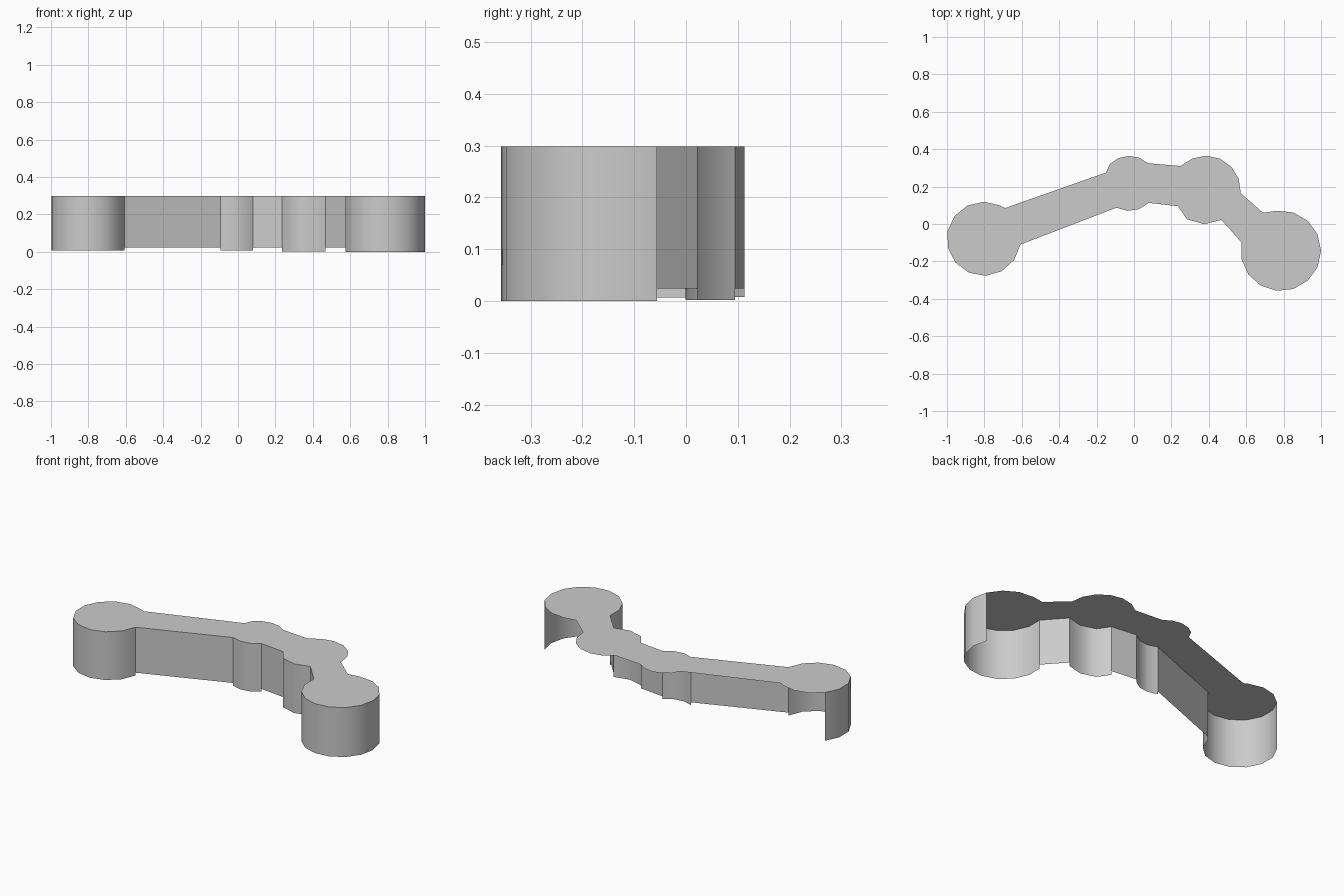
import bpy
from math import cos, sin, radians

if "Cube" in bpy.data.objects:
    bpy.data.objects.remove(bpy.data.objects["Cube"])

TOP = 0.298


def arc(cx, cy, r, a0, a1, n):
    """Points on a circle from angle a0 to a1 (degrees) in n steps."""
    angles = [radians(a0 + (a1 - a0) * i / n) for i in range(n + 1)]
    return [(cx + r * cos(a), cy + r * sin(a)) for a in angles]


def add_mesh(name, verts, faces, smooth):
    mesh = bpy.data.meshes.new(name)
    mesh.from_pydata(verts, [], faces)
    mesh.update()
    for p in mesh.polygons:
        p.use_smooth = smooth
    obj = bpy.data.objects.new(name, mesh)
    bpy.context.collection.objects.link(obj)
    return obj


def skirt(name, path, bottom):
    """Thin wall hanging from the plate along a path."""
    n = len(path)
    verts = [(x, y, bottom) for x, y in path] + [(x, y, TOP) for x, y in path]
    faces = [(i, i + 1, n + i + 1, n + i) for i in range(n - 1)]
    add_mesh(name, verts, faces, n > 2)


# Front edge, left to right: round lobes joined by straight arms
left_lobe = arc(-0.803, -0.079, 0.198, 141.4, 351, 8)
middle_lobe = arc(-0.025, 0.217, 0.147, 242, 315, 3)
inner_lobe = [(0.235, 0.095)] + arc(0.378, 0.183, 0.184, 239, 299, 2)
right_lobe = arc(0.785, -0.143, 0.215, 168, 384, 9)

# Rear edge, right to left, which has no walls
rear = arc(0.785, -0.143, 0.215, 48, 96, 2) + [(0.69, 0.06)]
rear += arc(0.384, 0.178, 0.187, -4, 113, 5) + [(0.25, 0.31)]
rear += arc(-0.025, 0.217, 0.147, 47, 135, 4) + [(-0.15, 0.275)]
rear += [(-0.69, 0.085)] + arc(-0.803, -0.079, 0.198, 64, 115.7, 2)

# Top plate
outline = left_lobe + middle_lobe + inner_lobe + right_lobe + rear
add_mesh("top_plate", [(x, y, TOP) for x, y in outline],
         [tuple(range(len(outline)))], False)

# Lobe walls
lobes = [("left", left_lobe, 0.007), ("middle", middle_lobe, 0.008),
         ("inner", inner_lobe, 0.002), ("right", right_lobe, 0.0)]
for name, path, bottom in lobes:
    skirt(name + "_lobe_wall", path, bottom)

# Straight arm walls, slightly shorter than the lobes
for (name, a, _), (_, b, _) in zip(lobes, lobes[1:]):
    skirt(name + "_arm_wall", [a[-1], b[0]], 0.024)
